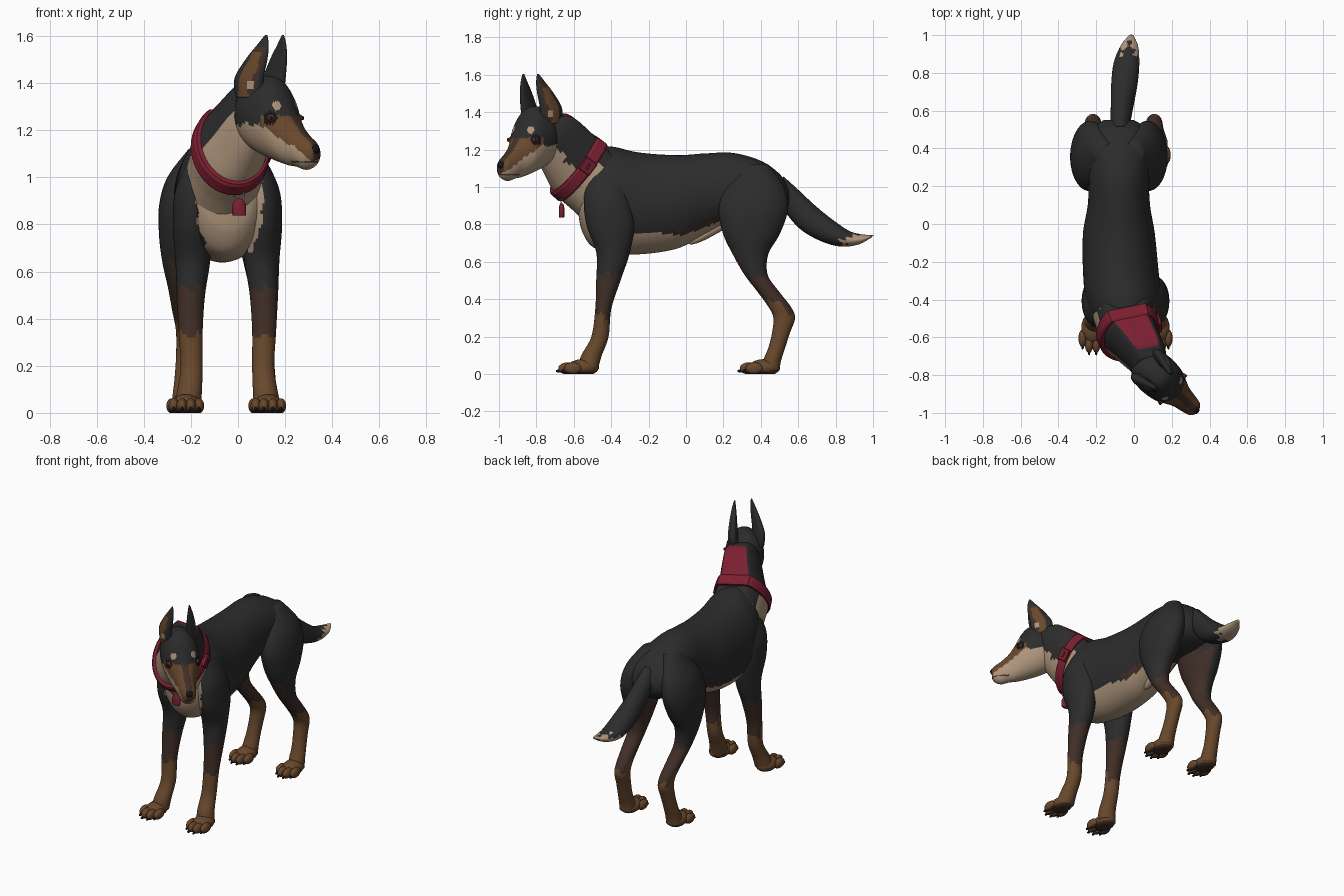
import bpy, bmesh, math
from mathutils import Vector as V

if "Cube" in bpy.data.objects:
    bpy.data.objects.remove(bpy.data.objects["Cube"])

COLOURS = {
    "black_coat": (0.025, 0.025, 0.026), "cream_coat": (0.42, 0.30, 0.20),
    "tan_coat": (0.138, 0.064, 0.025), "dark_brown_coat": (0.052, 0.028, 0.02),
    "red_leather": (0.20, 0.014, 0.03), "nose_black": (0.008, 0.008, 0.009),
    "eye_amber": (0.16, 0.03, 0.02), "metal": (0.35, 0.30, 0.25),
}
MATS = []
for nm, c in COLOURS.items():
    m = bpy.data.materials.new(nm)
    m.diffuse_color = (*c, 1)
    m.use_nodes = True
    m.node_tree.nodes["Principled BSDF"].inputs["Base Color"].default_value = m.diffuse_color
    MATS.append(m)
BLACK, CREAM, TAN, DARK, RED, NOSE, EYE, METAL = range(8)
X, Y, Z = V((1, 0, 0)), V((0, 1, 0)), V((0, 0, 1))


def finish(name, bm, paint, smooth=True):
    bmesh.ops.recalc_face_normals(bm, faces=bm.faces)
    bm.normal_update()
    for f in bm.faces:
        f.smooth = smooth
        f.material_index = paint(f.calc_center_median(), f.normal) if callable(paint) else paint
    me = bpy.data.meshes.new(name)
    bm.to_mesh(me)
    bm.free()
    for m in MATS:
        me.materials.append(m)
    ob = bpy.data.objects.new(name, me)
    bpy.context.collection.objects.link(ob)
    return ob


def loft(name, rows, U, W, paint, n=32, k=6, ring=False, smooth=True, flat=1):
    """Elliptical sections (x, y, z, half U, half W) joined by a spline; flat cuts off their top."""
    pts = []
    for i in range(len(rows) - 1):
        p = [rows[max(i - 1, 0)], rows[i], rows[i + 1], rows[min(i + 2, len(rows) - 1)]]
        for j in range(k):
            t = j / k
            pts.append([0.5 * (2 * b + (c - a) * t + (2 * a - 5 * b + 4 * c - d) * t * t
                               + (3 * b - a - 3 * c + d) * t ** 3) for a, b, c, d in zip(*p)])
    pts.append(rows[-1])
    bm = bmesh.new()
    rings = []
    for x, y, z, a, b in pts:
        rings.append([bm.verts.new(V((x, y, z)) + U * a * math.cos(2 * math.pi * i / n)
                                   + W * b * min(flat, math.sin(2 * math.pi * i / n))) for i in range(n)])
    pairs = list(zip(rings, rings[1:]))
    if ring:
        pairs.append((rings[-1], rings[0]))
    else:
        bm.faces.new(rings[0])
        bm.faces.new(rings[-1])
    for p, q in pairs:
        for i in range(n):
            bm.faces.new((p[i], p[(i + 1) % n], q[(i + 1) % n], q[i]))
    return finish(name, bm, paint, smooth)


def blobs(name, items, paint, seg=14):
    """Several ellipsoids in one mesh, flattened on the floor."""
    bm = bmesh.new()
    for c, r in items:
        vs = bmesh.ops.create_uvsphere(bm, u_segments=seg, v_segments=seg // 2 + 2, radius=1)["verts"]
        for v in vs:
            v.co = V((c[0] + v.co.x * r[0], c[1] + v.co.y * r[1], max(0, c[2] + v.co.z * r[2])))
    return finish(name, bm, paint)


def fray(p):
    return 0.012 * math.sin(p.x * 90 + p.z * 60) + 0.008 * math.sin(p.y * 140 + p.z * 95)


# torso with cream bib and belly
def in_bib(p, nrm):
    return p.y < -0.45 and abs(p.x + 0.035) < min(.14, .08 + .28 * (p.z - .62)) + .5 * fray(p) and nrm.y < -.12


def body_paint(p, nrm):
    line = 0.748 + max(0, p.y) * 0.4
    belly = p.z < line + 0.3 * fray(p) and p.y < 0.22 and (p.y > -.33 or abs(p.x + .05) < .09)
    flank = p.z < line + .025 and -0.05 < p.y < 0.22
    return CREAM if in_bib(p, nrm) or belly else DARK if flank else BLACK


loft("torso", [
    (-.045, -.575, .91, .05, .06), (-.045, -.555, .905, .11, .145), (-.05, -.50, .94, .165, .26),
    (-.055, -.40, .932, .20, .284), (-.07, -.25, .912, .20, .272), (-.08, -.05, .92, .19, .25),
    (-.08, .10, .962, .165, .217), (-.08, .25, 1.0, .16, .182), (-.08, .40, .98, .172, .16),
    (-.08, .50, .955, .15, .115), (-.08, .55, .94, .08, .055)], X, Z, body_paint, n=80, k=10)
loft("sheath", [(-.075, .20, .81, .03, .04), (-.075, .10, .748, .03, .032),
                (-.075, .04, .716, .022, .022), (-.075, .015, .703, .006, .008)], X, Z, CREAM, n=16)

# neck with a flat nape, tilted forward and turned to one side
K = 0.25
n0 = V((0, -.8, .6))
NU, NW = X * math.cos(K) - n0 * math.sin(K), V((0, .6, .8))
NN = n0 * math.cos(K) + X * math.sin(K)
NC = V((-.03, -.570, 1.12))
FLAT = .79


def neck_paint(p, nrm):
    d, w = (p - NC).dot(NN), nrm.dot(NW)
    if d > 0 and w > 0.85:
        return RED
    return CREAM if w < (-0.18 if d > 0 else 0.3) + 3 * fray(p) else BLACK


loft("neck", [(-.06, -.42, .97, .17, .20), (-.045, -.49, 1.04, .165, .20), (-.03, -.570, 1.12, .152, .205),
              (.02, -.640, 1.21, .127, .188), (.06, -.697, 1.278, .11, .162), (.09, -.755, 1.315, .09, .11)],
     NU, NW, neck_paint, n=64, k=8, flat=FLAT)

# collar, buckle and tag
loft("collar", [(*(NC + NN * h), .152 + o, .205 + o) for h, o in
                ((-.036, -.02), (-.036, .012), (-.025, .018), (.025, .014), (.036, .006), (.036, -.03))],
     NU, NW, RED, n=48, k=1, ring=True, smooth=False, flat=FLAT)


def box(name, c, size, axes, mat):
    bm = bmesh.new()
    bmesh.ops.create_cube(bm, size=1)
    for v in bm.verts:
        v.co = V(c) + sum((axes[i] * v.co[i] * size[i] for i in range(3)), V())
    bmesh.ops.bevel(bm, geom=bm.edges[:], offset=min(size) * .2, segments=1, affect='EDGES')
    return finish(name, bm, mat, False)


box("collar_buckle", NC + NU * .165 + NW * .02, (.024, .08, .072), (NU, NW, NN), RED)
box("buckle_pin", NC + NU * .177 + NW * .02, (.008, .035, .016), (NU, NW, NN), DARK)
loft("tag", [(.005, -.665, .838, .028, .014), (.005, -.665, .85, .03, .015), (.005, -.665, .885, .028, .015),
             (.005, -.665, .905, .016, .011), (.005, -.665, .912, .008, .006)], X, Y, RED, n=12, k=2)
bpy.ops.mesh.primitive_torus_add(location=(.005, -.668, .925), rotation=(math.pi / 2, 0, 0),
                                 major_radius=.02, minor_radius=.004, major_segments=16, minor_segments=6)
bpy.context.object.name = "tag_ring"
bpy.context.object.data.materials.append(MATS[METAL])

# head in its own frame: F forward, L towards its left
F, L, HP = V((.74, -.67, 0)).normalized(), V((.67, .74, 0)).normalized(), V((.105, -.785, 0))


def hp(s, l, z):
    return HP + F * s + L * l + Z * z


def head_paint(p, nrm):
    s, l, z = (p - HP).dot(F), (p - HP).dot(L), p.z
    q = V((s, abs(l), z))
    if s > .2 and abs(z - 1.066) < .0035:
        return DARK
    if (q - V((.135, .062, 1.305))).length < .021:
        return CREAM
    if (q - V((.125, .09, 1.252))).length < .03:
        return NOSE
    if z < 1.225 - max(0, s - .08) * .66 + .5 * fray(p):
        return CREAM
    if s > .085 and z < 1.262:
        return DARK if abs(l) < .02 else TAN
    return BLACK


loft("head", [(*hp(s, 0, z), a, b) for s, z, a, b in (
    (-.10, 1.27, .07, .10), (-.06, 1.272, .10, .14), (0, 1.265, .115, .165), (.07, 1.25, .112, .175),
    (.12, 1.218, .10, .158), (.16, 1.175, .08, .125), (.20, 1.14, .063, .095), (.25, 1.108, .053, .076),
    (.29, 1.10, .042, .054), (.308, 1.10, .024, .028))], L, Z, head_paint, n=80, k=10)
blobs("nose", [(hp(.292, 0, 1.118), (.027, .027, .023))], NOSE)


def ear_paint(side):
    def paint(p, nrm):
        d = nrm.dot(L * side)
        s = (p - HP).dot(F) - .45 * max(0, p.z - 1.40)
        if d < .75:
            return BLACK
        if p.z < 1.41 and s > .01:
            return CREAM if p.z > 1.38 and s < .035 else DARK
        if d > .9 and -.04 < s < .022 and p.z < 1.53:
            return TAN
        return DARK if s > -.04 and p.z < 1.555 else BLACK
    return paint


for k, side in ((1, "left"), (-1, "right")):
    blobs(side + "_eye", [(hp(.127, k * .087, 1.252), (.018, .018, .016))], EYE)
    blobs(side + "_pupil", [(hp(.137, k * .099, 1.252), (.008, .008, .009))], NOSE)
    # ears: thin upright blades with a tan inside
    EU = (F - L * k * .2).normalized()
    EV = Z.cross(EU)
    loft(side + "_ear", [(*hp(s, k * l, z), a, b) for s, l, z, a, b in (
        (-.012, .072, 1.34, .064, .035), (-.006, .08, 1.42, .07, .03), (.027, .07, 1.50, .053, .022),
        (.054, .06, 1.56, .029, .013), (.068, .053, 1.605, .005, .004))], EU, EV, ear_paint(k), n=40, k=8)

# tail with a frayed pale tip
loft("tail", [(-.075, .48, 1.0, .05, .07), (-.07, .56, .93, .055, .068), (-.06, .65, .838, .062, .074),
              (-.05, .75, .768, .07, .066), (-.04, .85, .722, .068, .05), (-.025, .94, .718, .047, .033),
              (-.015, .998, .737, .012, .008)], X, V((0, .6, .8)),
     lambda p, nrm: CREAM if p.y + 2.5 * fray(p) > .875 + nrm.z * .06 else BLACK, n=40, k=10)

# legs: (z, y, sideways offset, half width, half depth)
FRONT = [(1.10, -.43, .10, .05, .08), (.95, -.425, .14, .08, .12), (.80, -.405, .152, .08, .128),
         (.65, -.39, .147, .074, .09), (.50, -.415, .155, .06, .065), (.35, -.442, .156, .051, .043),
         (.20, -.46, .152, .047, .046), (.10, -.505, .16, .052, .055), (.03, -.525, .17, .058, .055)]
HIND = [(1.12, .38, .08, .05, .06), (1.0, .37, .13, .09, .155), (.88, .36, .155, .10, .185),
        (.75, .35, .165, .09, .152), (.64, .345, .172, .07, .095), (.53, .375, .172, .055, .062),
        (.44, .44, .168, .05, .058), (.36, .50, .163, .046, .06), (.30, .525, .162, .045, .058),
        (.22, .508, .165, .044, .048), (.14, .485, .17, .045, .045), (.07, .46, .173, .05, .048),
        (.02, .455, .174, .05, .045)]
for k, side in ((1, "left"), (-1, "right")):
    for part, rows, cx, tan_z, py in (("front", FRONT, -.045, .33, -.55), ("hind", HIND, -.08, .38, .42)):
        def leg_paint(p, nrm):
            z = p.z + fray(p)
            if z < tan_z - (.06 if nrm.y > .3 else 0):
                return TAN
            if part == "front" and p.z > .68 and nrm.y < -.3 and in_bib(p, nrm):
                return CREAM
            inner = part == "hind" and nrm.x * k < -.35 and z < .82
            front = .66 if part == "hind" and nrm.y < -.6 else .53
            return DARK if inner or z < front else BLACK
        # the lower hind legs stand slightly to one side
        sway = .025 if part == "hind" else 0
        loft(f"{side}_{part}_leg",
             [(cx + k * o + sway * max(0, min(1, (.65 - z) / .3)), y, z, a, b) for z, y, o, a, b in rows],
             X, Y, leg_paint, n=48, k=10)
        # paw with four toes and claws
        px = cx + k * .174 + sway
        toes = [(-.053, .03), (-.019, 0), (.019, 0), (.053, .03)]
        blobs(f"{side}_{part}_paw", [((px, py, .035), (.062, .085, .045))] +
              [((px + dx, py - .085 + dy, .03), (.023, .048, .032)) for dx, dy in toes],
              lambda p, nrm: DARK if nrm.z < -.6 else TAN)
        blobs(f"{side}_{part}_claws", [((px + dx, py - .13 + dy, .016), (.007, .016, .009))
                                       for dx, dy in toes], NOSE, 8)
